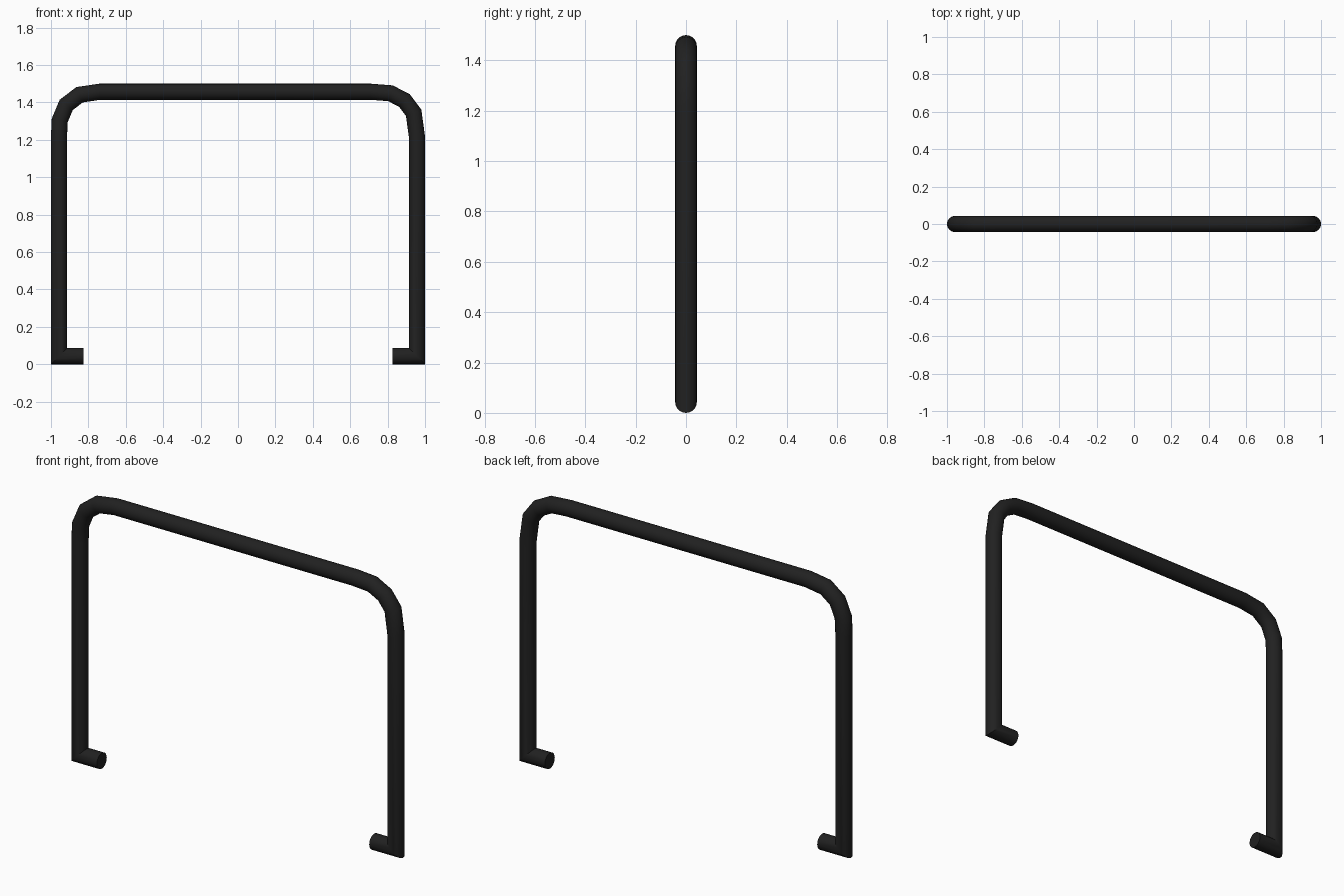
import bpy
import bmesh
import math
from mathutils import Vector

old = bpy.data.objects.get("Cube")
if old:
    bpy.data.objects.remove(old, do_unlink=True)

RADIUS = 0.043
SIDES = 20

black = bpy.data.materials.new("matte black")
black.use_nodes = True
colour = (0.015, 0.015, 0.015, 1)
black.diffuse_color = colour
bsdf = black.node_tree.nodes["Principled BSDF"]
bsdf.inputs["Base Color"].default_value = colour
bsdf.inputs["Roughness"].default_value = 0.6


def swept_tube(name, path):
    """Sweep a round section along an x-z path, mitring every corner."""
    points = [Vector((x, 0, z)) for x, z in path]
    bm = bmesh.new()
    rings = []
    for i, p in enumerate(points):
        before = (p - points[i - 1]).normalized() if i else None
        after = (points[i + 1] - p).normalized() if i + 1 < len(points) else None
        before, after = before or after, after or before
        tangent = (before + after).normalized()
        side = Vector((-tangent.z, 0, tangent.x)) / tangent.dot(before)
        ring = []
        for k in range(SIDES):
            a = math.tau * k / SIDES
            offset = side * math.cos(a) + Vector((0, math.sin(a), 0))
            ring.append(bm.verts.new(p + offset * RADIUS))
        rings.append(ring)
    for r, s in zip(rings, rings[1:]):
        for k in range(SIDES):
            n = (k + 1) % SIDES
            bm.faces.new((r[k], r[n], s[n], s[k]))
    bm.faces.new(rings[0])
    bm.faces.new(rings[-1])
    bmesh.ops.recalc_face_normals(bm, faces=bm.faces)
    mesh = bpy.data.meshes.new(name)
    bm.to_mesh(mesh)
    bm.free()
    mesh.materials.append(black)
    obj = bpy.data.objects.new(name, mesh)
    bpy.context.collection.objects.link(obj)
    return obj


# Inward foot, leg and slightly different bend on each side
right_side = [(-0.825, 0.043), (-0.957, 0.043), (-0.957, 1.22), (-0.953, 1.305),
              (-0.918, 1.387), (-0.847, 1.441), (-0.74, 1.457)]
left_side = [(0.71, 1.457), (0.815, 1.449), (0.89, 1.41), (0.939, 1.345),
             (0.957, 1.215), (0.957, 0.043), (0.825, 0.043)]

# One continuous bent handle bar
handle = swept_tube("handle_bar", right_side + left_side)
bpy.ops.object.select_all(action="DESELECT")
handle.select_set(True)
bpy.context.view_layer.objects.active = handle
bpy.ops.object.shade_smooth_by_angle(angle=math.radians(30))
